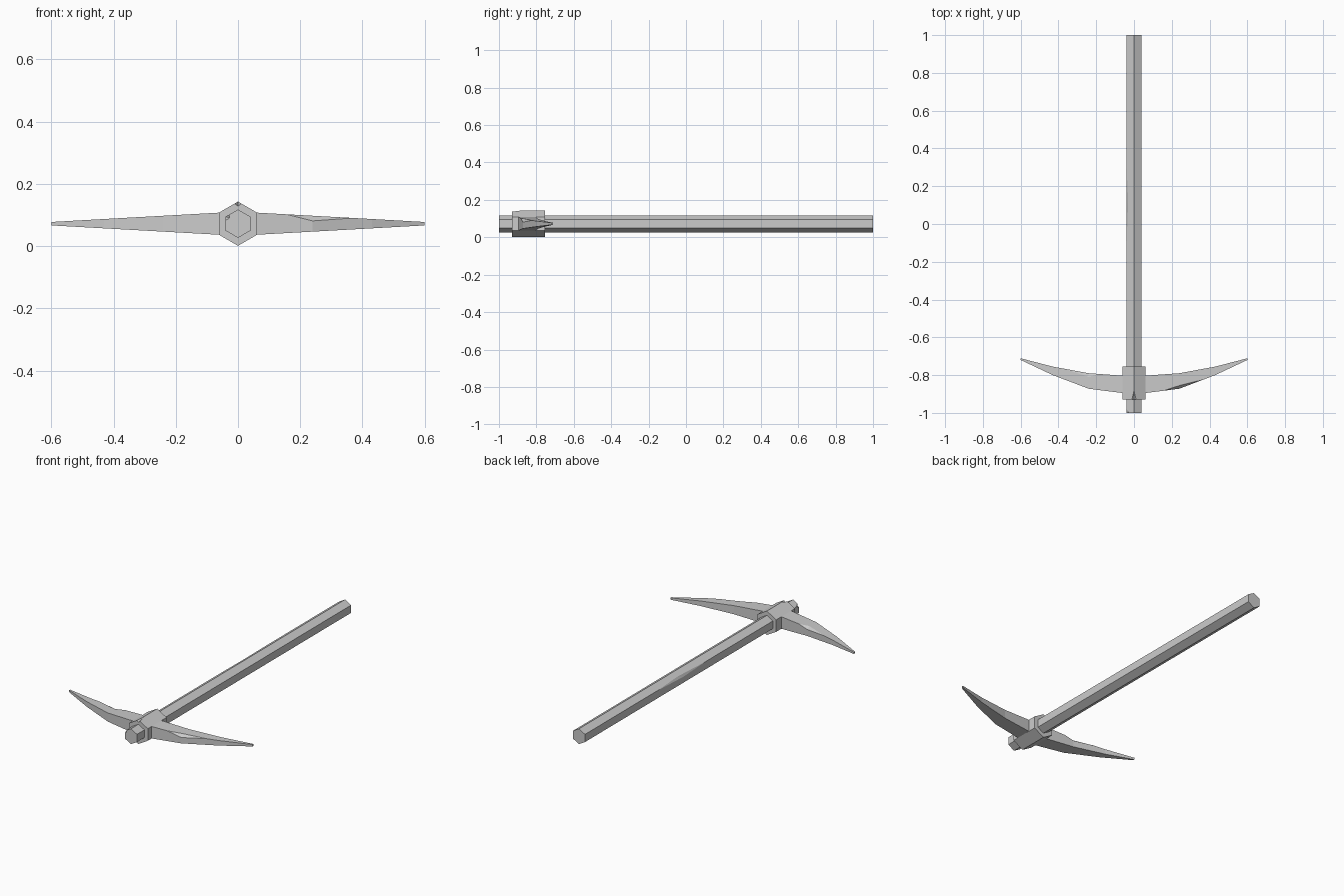
import bpy, bmesh
from math import pi
from mathutils import Matrix

if "Cube" in bpy.data.objects:
    bpy.data.objects.remove(bpy.data.objects["Cube"])

ZC = 0.072  # height of the shaft axis


def add_object(name, bm):
    bmesh.ops.recalc_face_normals(bm, faces=bm.faces[:])
    mesh = bpy.data.meshes.new(name)
    bm.to_mesh(mesh)
    bm.free()
    obj = bpy.data.objects.new(name, mesh)
    bpy.context.collection.objects.link(obj)
    return obj


def hex_prism(name, radius, y0, y1):
    # hexagon along y with a corner pointing up
    bm = bmesh.new()
    mat = (Matrix.Translation((0, (y0 + y1) / 2, ZC)) @ Matrix.Rotation(pi / 2, 4, 'X'))
    bmesh.ops.create_cone(bm, cap_ends=True, segments=6, radius1=radius,
                          radius2=radius, depth=y1 - y0, matrix=mat)
    return add_object(name, bm)


def chip(target, points):
    # knock a small flake off an edge with a convex cutter
    bm = bmesh.new()
    bmesh.ops.convex_hull(bm, input=[bm.verts.new(p) for p in points])
    cutter = add_object("chip_cutter", bm)
    cutter.hide_render = True
    mod = target.modifiers.new("chip", 'BOOLEAN')
    mod.operation, mod.solver, mod.object = 'DIFFERENCE', 'EXACT', cutter
    bpy.context.view_layer.objects.active = target
    bpy.ops.object.modifier_apply(modifier=mod.name)
    bpy.data.objects.remove(cutter)


# Shaft and collar
handle = hex_prism("handle", 0.0455, -1.0, 1.0)
collar = hex_prism("collar", 0.071, -0.93, -0.755)

# Curved pick head: (x, outer y, inner y, half height), mirrored to both sides
half = [(0.06, -0.895, -0.803, 0.0355), (0.24, -0.872, -0.79, 0.0255),
        (0.43, -0.80, -0.755, 0.015), (0.60, -0.72, -0.711, 0.0055)]
stations = [(-x, a, b, h) for x, a, b, h in reversed(half)] + half
bm = bmesh.new()
rings = [[bm.verts.new(p) for p in ((x, a, ZC - h), (x, b, ZC - h),
                                    (x, b, ZC + h), (x, a, ZC + h))]
         for x, a, b, h in stations]
for r, s in zip(rings, rings[1:]):
    for i in range(4):
        j = (i + 1) % 4
        bm.faces.new((r[i], r[j], s[j], s[i]))
bm.faces.new(rings[0])
bm.faces.new(rings[-1])
pick_head = add_object("pick_head", bm)

# Wear chips on the head, collar and handle
chip(pick_head, [(0.15, -0.884, 0.103), (0.37, -0.823, 0.09), (0.24, -0.873, 0.08),
                 (0.24, -0.855, 0.098), (0.24, -0.95, 0.14)])
chip(pick_head, [(-0.37, -0.766, 0.09), (-0.18, -0.794, 0.101), (-0.24, -0.79, 0.085),
                 (-0.24, -0.81, 0.098), (-0.24, -0.74, 0.13)])
chip(collar, [(-0.012, -0.931, 0.137), (0.012, -0.931, 0.137), (0, -0.931, 0.128),
              (0, -0.88, 0.1435), (0, -0.95, 0.17)])
chip(handle, [(-0.04, -1.001, 0.082), (-0.028, -1.001, 0.102), (-0.04, -0.975, 0.095),
              (-0.027, -1.001, 0.09), (-0.06, -1.03, 0.11)])
chip(handle, [(-0.0394, -0.12, 0.0948), (-0.0394, 0.32, 0.0948), (-0.0395, 0.08, 0.084),
              (-0.031, 0.12, 0.0997), (-0.06, 0.1, 0.107)])
